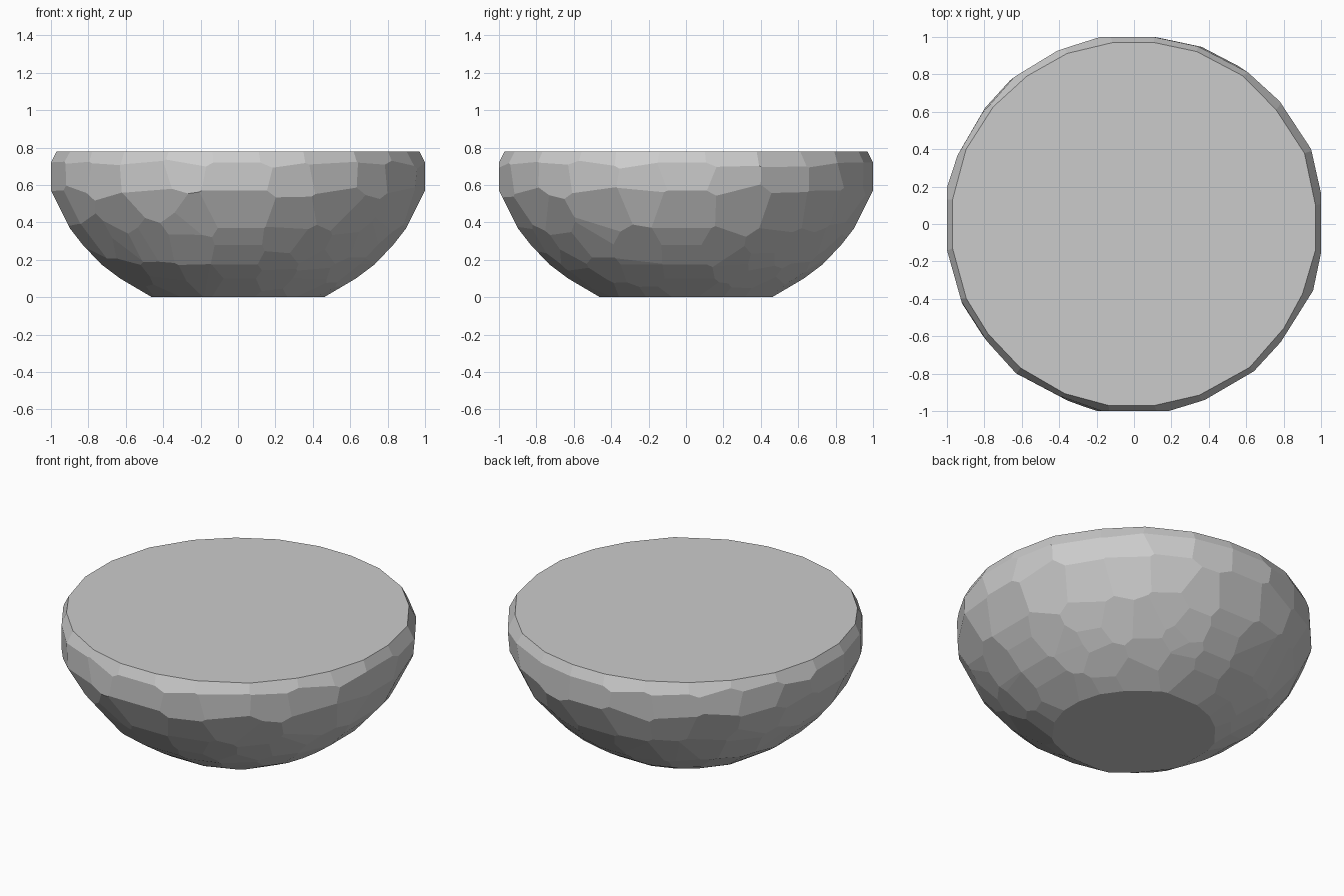
import bpy, bmesh, math, random
from mathutils import Vector

if "Cube" in bpy.data.objects:
    bpy.data.objects.remove(bpy.data.objects["Cube"])

random.seed(4)

# Half profile of the bowl (radius, height), bottom to top
profile = [(0.46, 0), (0.63, 0.10), (0.73, 0.175), (0.83, 0.28),
           (0.90, 0.37), (1.0, 0.57), (1.0, 0.72), (0.97, 0.78)]
facets_per_row = [20, 20, 20, 24, 24, 24, 24]

# Solid block with the flat top and flat foot
bm = bmesh.new()
bmesh.ops.create_cube(bm, size=1)
for v in bm.verts:
    v.co = Vector((v.co.x * 2.4, v.co.y * 2.4, (v.co.z + 0.5) * 0.78))


def chip(angle, tilt):
    """Slice one flat facet tangent to the turned profile."""
    reach = max(r * math.cos(tilt) + z * math.sin(tilt) for r, z in profile)
    normal = Vector((math.cos(angle) * math.cos(tilt),
                     math.sin(angle) * math.cos(tilt), math.sin(tilt)))
    bmesh.ops.bisect_plane(bm, geom=bm.verts[:] + bm.edges[:] + bm.faces[:],
                           dist=1e-5, plane_co=normal * reach,
                           plane_no=normal, clear_outer=True)
    rim = [e for e in bm.edges if e.is_boundary]
    if rim:
        bmesh.ops.holes_fill(bm, edges=rim, sides=0)


# Rows of irregular hammered facets, regular on the four main axes
for row, count in enumerate(facets_per_row):
    (r0, z0), (r1, z1) = profile[row], profile[row + 1]
    tilt = math.atan2(r0 - r1, z1 - z0)
    for i in range(count):
        angle = math.tau * i / count
        if i % (count // 4) == 0:
            chip(angle, tilt)
        else:
            wobble = 0.03 if row == 6 else 0.09
            chip(angle + random.uniform(-0.07, 0.07),
                 tilt + random.uniform(-wobble, wobble))

bmesh.ops.recalc_face_normals(bm, faces=bm.faces[:])
mesh = bpy.data.meshes.new("faceted_bowl")
bm.to_mesh(mesh)
bm.free()
bowl = bpy.data.objects.new("faceted_bowl", mesh)
bpy.context.collection.objects.link(bowl)
